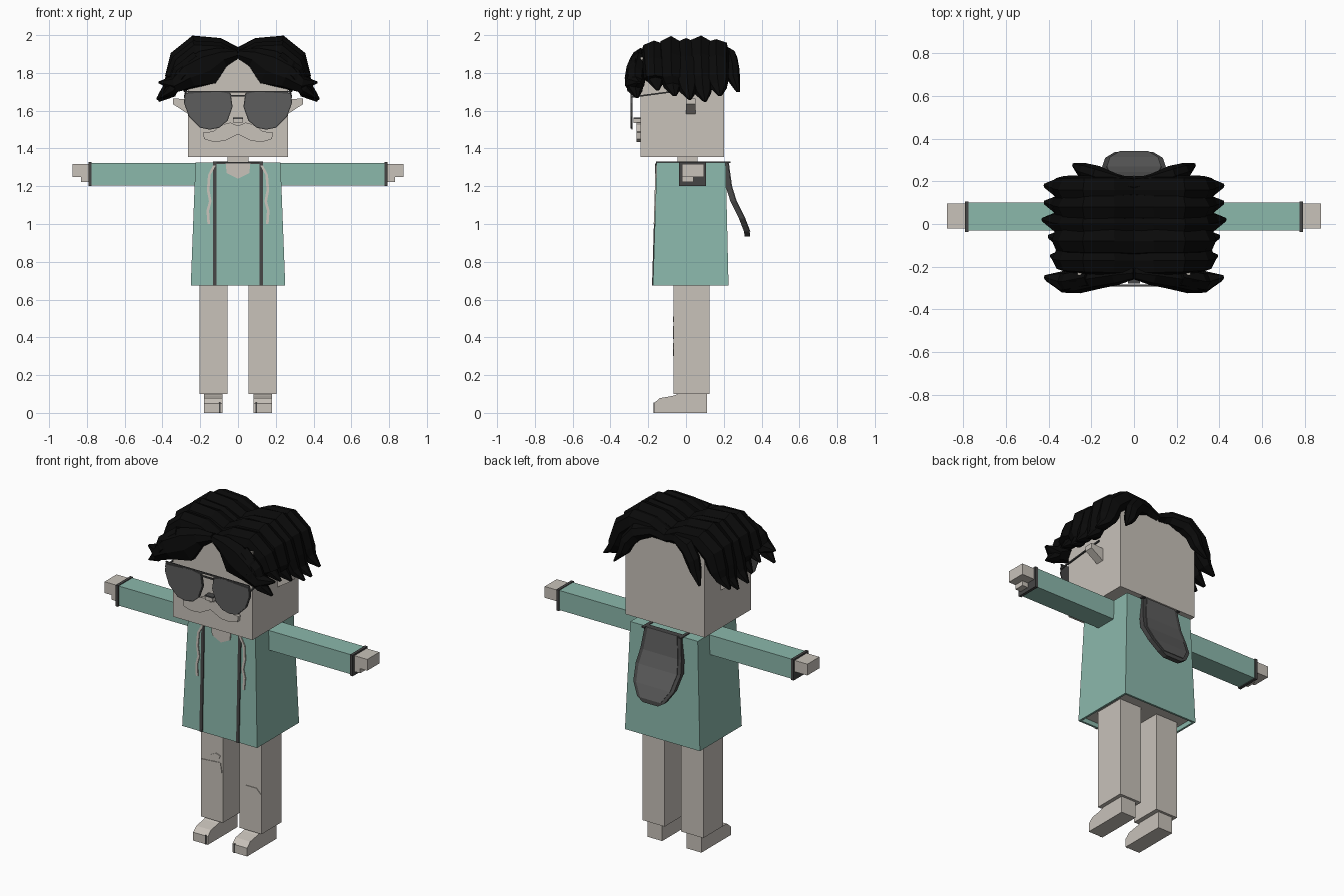
import bpy
import bmesh
import math
import random
from mathutils import Vector

random.seed(4)
cube = bpy.data.objects.get("Cube")
if cube:
    bpy.data.objects.remove(cube, do_unlink=True)


def material(name, red, green, blue):
    mat = bpy.data.materials.new(name)
    mat.use_nodes = True
    color = (red, green, blue, 1)
    mat.diffuse_color = color
    mat.node_tree.nodes["Principled BSDF"].inputs["Base Color"].default_value = color
    return mat


BEIGE = material("warm beige", 0.58, 0.54, 0.49)
GREEN = material("sage green", 0.26, 0.48, 0.41)
GREY = material("dark grey", 0.11, 0.11, 0.11)
TRIM = material("charcoal trim", 0.06, 0.06, 0.06)
BLACK = material("hair black", 0.003, 0.003, 0.003)


def loft(name, rings, mat, pair=False, start_mat=None):
    """Skin equal-sized rings and cap both ends; a pair also gets a mirrored twin."""
    sides = [("left_", 1), ("right_", -1)] if pair else [("", 1)]
    for prefix, sign in sides:
        bm = bmesh.new()
        loops = [[bm.verts.new((sign * p[0], p[1], p[2])) for p in ring] for ring in rings]
        count = len(rings[0])
        for low, high in zip(loops, loops[1:]):
            for i in range(count):
                j = (i + 1) % count
                bm.faces.new((low[i], low[j], high[j], high[i]))
        cap = bm.faces.new(loops[0])
        bm.faces.new(loops[-1])
        if start_mat:
            cap.material_index = 1
        bmesh.ops.recalc_face_normals(bm, faces=bm.faces[:])
        mesh = bpy.data.meshes.new(prefix + name)
        bm.to_mesh(mesh)
        bm.free()
        mesh.materials.append(mat)
        if start_mat:
            mesh.materials.append(start_mat)
        obj = bpy.data.objects.new(prefix + name, mesh)
        bpy.context.collection.objects.link(obj)


def rect(x, y, z):
    """Flat ring at height z."""
    return [(x[0], y[0], z), (x[1], y[0], z), (x[1], y[1], z), (x[0], y[1], z)]


def box(name, x, y, z, mat, pair=False):
    loft(name, [rect(x, y, z[0]), rect(x, y, z[1])], mat, pair)


def front_plate(name, outline, y, mat, pair=False):
    """Extrude an (x, z) outline along y."""
    loft(name, [[(px, depth, pz) for px, pz in outline] for depth in y], mat, pair)


def coat_front(z):
    return -0.175 + 0.02 * (z - 0.675) / 0.65


# Legs, shoes and toe seams
box("leg", (0.055, 0.203), (-0.065, 0.125), (0.1, 0.71), BEIGE, True)
shoe = [(0.11, 0), (0.11, 0.1), (-0.04, 0.1), (-0.07, 0.09),
        (-0.14, 0.078), (-0.17, 0.05), (-0.17, 0)]
loft("shoe", [[(x, y, z) for y, z in shoe] for x in (0.082, 0.18)], BEIGE, True)
box("toe_seam", (0.092, 0.1), (-0.173, -0.168), (0, 0.055), TRIM, True)

# Torn trouser patches
front_plate("left_knee_tear", [(0.06, 0.36), (0.1, 0.37), (0.17, 0.37), (0.2, 0.34),
                               (0.15, 0.3), (0.09, 0.31)], (-0.069, -0.06), BEIGE)
front_plate("right_knee_tear", [(-0.2, 0.45), (-0.07, 0.46), (-0.06, 0.4),
                                (-0.12, 0.39), (-0.18, 0.4)], (-0.069, -0.06), BEIGE)
front_plate("right_thigh_tear", [(-0.14, 0.49), (-0.1, 0.51), (-0.07, 0.5),
                                 (-0.08, 0.48)], (-0.069, -0.06), BEIGE)

# Flared coat with a recessed underside
loft("coat", [rect((-0.235, 0.235), (-0.16, 0.21), 0.7),
              rect((-0.238, 0.238), (-0.163, 0.213), 0.675),
              rect((-0.25, 0.25), (-0.175, 0.225), 0.675),
              rect((-0.225, 0.225), (-0.155, 0.21), 1.325)], GREEN, False, BEIGE)

# Open-front edging that runs over the shoulders
edge_rings = []
for z in (0.675, 1.325):
    y = coat_front(z)
    edge_rings.append(rect((0.113, 0.132), (y - 0.005, y + 0.003), z))
loft("coat_edging", edge_rings, TRIM, True)
box("collar_edging", (0.113, 0.132), (-0.16, 0.235), (1.322, 1.33), TRIM, True)
box("collar_front", (-0.113, 0.113), (-0.159, -0.15), (1.318, 1.327), TRIM)

# Neck and neckline
box("neck", (-0.055, 0.055), (-0.045, 0.06), (1.3, 1.37), BEIGE)
front_plate("neckline", [(-0.065, 1.32), (-0.06, 1.27), (0, 1.24), (0.06, 1.27), (0.065, 1.32)],
            (-0.163, -0.155), BEIGE)

# Drawstrings
cord = [(0.125, 1.31), (0.152, 1.26), (0.158, 1.18), (0.147, 1.12), (0.16, 1.07), (0.155, 1.0)]
loft("drawstring", [rect((x - 0.007, x + 0.007), (coat_front(z) - 0.006, coat_front(z) + 0.003), z)
                    for x, z in cord], BEIGE, True)

# Sleeves, cuffs and hands
box("sleeve", (0.2, 0.78), (-0.03, 0.1), (1.205, 1.323), GREEN, True)
box("cuff", (0.775, 0.792), (-0.037, 0.105), (1.2, 1.327), TRIM, True)
box("hand", (0.79, 0.877), (-0.02, 0.095), (1.25, 1.318), BEIGE, True)
box("thumb", (0.79, 0.83), (-0.02, 0.04), (1.222, 1.25), BEIGE, True)

# Hanging hood: charcoal rim with a grey panel
hood = [(1.33, 0.222, 0.12), (1.2, 0.24, 0.137), (1.12, 0.265, 0.15),
        (1.03, 0.31, 0.135), (0.96, 0.337, 0.09), (0.935, 0.34, 0.05)]
loft("hood_rim", [rect((-w, w), (y - 0.03, y), z) for z, y, w in hood], TRIM)
panel = hood[:-1]
loft("hood_panel", [rect((-w + 0.022, w - 0.022), (y - 0.004, y + 0.004), z)
                    for z, y, w in panel], GREY)

# Head, ears, nose and moustache
box("head", (-0.265, 0.265), (-0.24, 0.2), (1.355, 1.885), BEIGE)
loft("ear", [[(x, 0, low), (x, 0.05, low), (x, 0.05, high), (x, 0, high)]
             for x, low, high in ((0.26, 1.58, 1.66), (0.345, 1.635, 1.665))], BEIGE, True)
box("nose", (-0.025, 0.025), (-0.278, -0.23), (1.535, 1.56), BEIGE)
box("nose_shadow_band", (-0.027, 0.027), (-0.279, -0.24), (1.556, 1.564), TRIM)
front_plate("moustache", [(0, 1.52), (0.04, 1.537), (0.09, 1.525), (0.13, 1.49), (0.185, 1.485),
                          (0.18, 1.45), (0.13, 1.435), (0.07, 1.44), (0.03, 1.46), (0, 1.475)],
            (-0.262, -0.235), BEIGE, True)

# Sunglasses
lens = [(0.045, 1.69), (0.1, 1.7), (0.275, 1.69), (0.28, 1.64), (0.255, 1.57), (0.2, 1.515),
        (0.15, 1.505), (0.1, 1.515), (0.06, 1.55), (0.035, 1.62)]
front_plate("lens", lens, (-0.293, -0.287), GREY, True)
center = Vector((0.16, 1.61))
rim = [center + (Vector(p) - center) * 1.05 for p in lens]
front_plate("lens_rim", rim, (-0.288, -0.283), TRIM, True)
box("glasses_brow", (-0.28, 0.28), (-0.292, -0.284), (1.697, 1.705), TRIM)
box("glasses_bridge", (-0.04, 0.04), (-0.292, -0.284), (1.676, 1.684), TRIM)
loft("glasses_temple", [[(x, y, z), (x + 0.008, y, z), (x + 0.008, y, z + 0.008), (x, y, z + 0.008)]
                        for x, y, z in ((0.278, -0.288, 1.668), (0.27, 0.03, 1.71))], TRIM, True)


def strand(name, path, sides=7):
    """Faceted lock of hair; each path point is (x, y, z, thickness, width)."""
    rings = []
    for k, (x, y, z, thick, width) in enumerate(path):
        before, after = path[max(k - 1, 0)], path[min(k + 1, len(path) - 1)]
        along = Vector((after[0] - before[0], 0, after[2] - before[2])).normalized()
        out = Vector((-along.z, 0, along.x))
        ring = []
        for i in range(sides):
            angle = math.tau * i / sides
            scale = random.uniform(0.92, 1.08)
            offset = out * (thick * scale * math.cos(angle))
            ring.append(Vector((x, y + width * scale * math.sin(angle), z)) + offset)
        rings.append(ring)
    loft(name, rings, BLACK, True)


# Front locks sweep from the parting and flick outwards
strand("fringe_lock", [(0, -0.23, 1.9, 0.025, 0.03), (0.08, -0.24, 1.88, 0.055, 0.05),
                       (0.16, -0.255, 1.83, 0.1, 0.05), (0.26, -0.27, 1.79, 0.08, 0.055),
                       (0.34, -0.27, 1.74, 0.045, 0.05), (0.42, -0.25, 1.75, 0.005, 0.01)])
strand("fringe_tip", [(0.2, -0.25, 1.86, 0.06, 0.05), (0.3, -0.27, 1.79, 0.055, 0.05),
                      (0.35, -0.27, 1.71, 0.035, 0.04), (0.41, -0.26, 1.67, 0.005, 0.01)])

# Side locks arch over the head in rows: row centre, reach, tip height, lift
rows = [(-0.17, 0.39, 1.71, -0.01), (-0.08, 0.4, 1.68, 0.01), (0, 0.43, 1.66, 0),
        (0.08, 0.42, 1.65, 0.012), (0.16, 0.42, 1.68, 0)]
for number, (y, reach, tip, lift) in enumerate(rows):
    strand(f"side_lock_{number + 1}", [
        (0, y, 1.885 + lift, 0.035, 0.07), (0.1, y, 1.92 + lift, 0.05, 0.07),
        (0.22, y, 1.92 + lift, 0.065, 0.07), (0.3, y, 1.855 + lift, 0.065, 0.065),
        (0.335, y + 0.005, 1.77, 0.05, 0.06), (reach - 0.06, y + 0.01, tip + 0.045, 0.035, 0.045),
        (reach, y + 0.02, tip, 0.005, 0.01)])

# Back locks hang behind the head
strand("back_lock", [(0, 0.17, 1.89, 0.03, 0.045), (0.08, 0.19, 1.91, 0.04, 0.045),
                     (0.17, 0.225, 1.89, 0.05, 0.045), (0.22, 0.245, 1.83, 0.045, 0.04),
                     (0.24, 0.25, 1.77, 0.035, 0.035), (0.285, 0.275, 1.70, 0.005, 0.01)])
